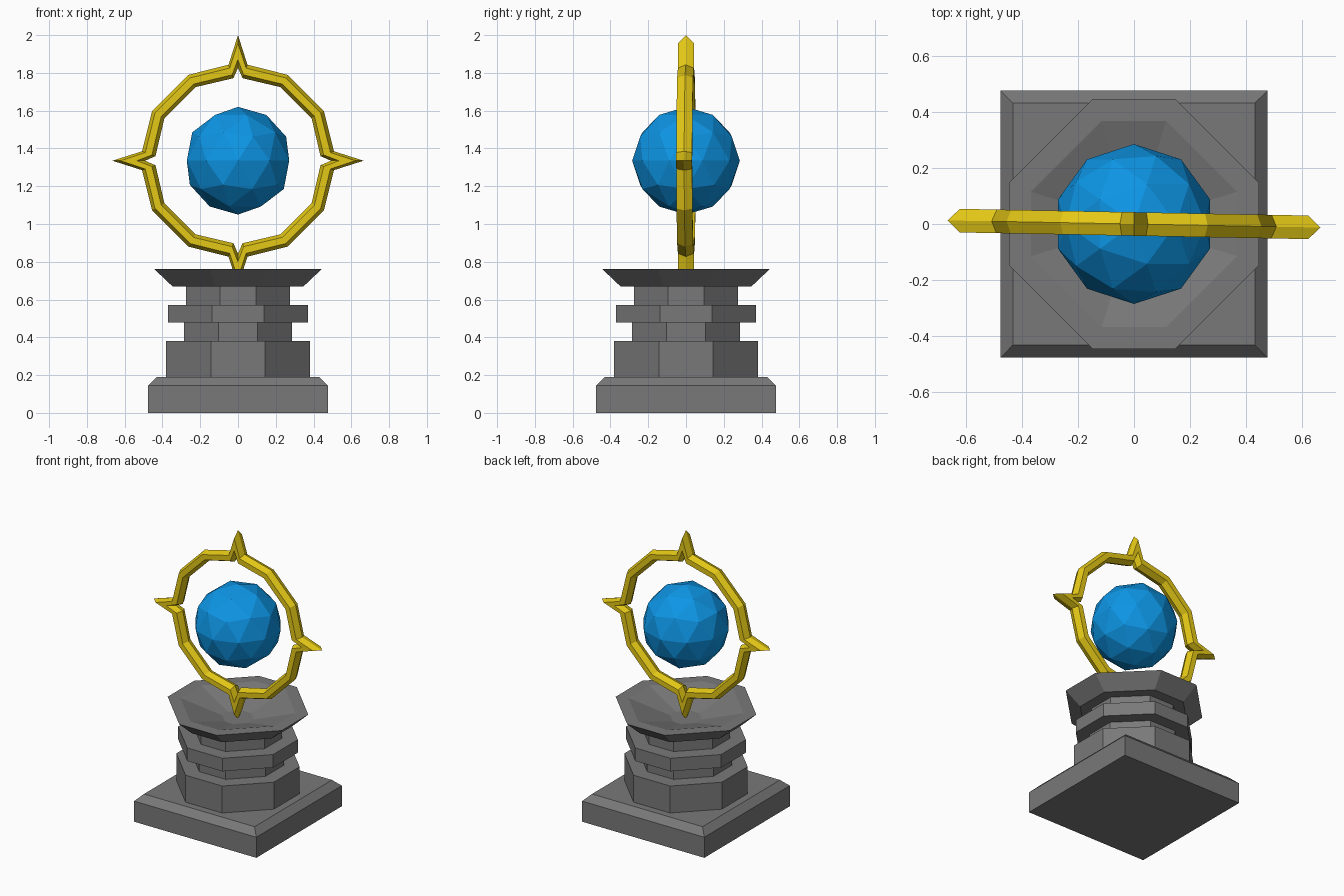
import bpy, bmesh, math

if "Cube" in bpy.data.objects:
    bpy.data.objects.remove(bpy.data.objects["Cube"])

STONE = (0.19, 0.19, 0.19)
BLUE = (0.004, 0.3, 0.78)
GOLD = (0.78, 0.58, 0.008)


def finish(name, bm, color):
    bmesh.ops.recalc_face_normals(bm, faces=bm.faces)
    me = bpy.data.meshes.new(name)
    bm.to_mesh(me)
    bm.free()
    ob = bpy.data.objects.new(name, me)
    bpy.context.collection.objects.link(ob)
    mat = bpy.data.materials.new(name + "_color")
    mat.diffuse_color = (*color, 1)
    mat.use_nodes = True
    mat.node_tree.nodes["Principled BSDF"].inputs["Base Color"].default_value = mat.diffuse_color
    me.materials.append(mat)
    return ob


def bridge(bm, r0, r1):
    n = len(r0)
    for i in range(n):
        j = (i + 1) % n
        bm.faces.new((r0[i], r0[j], r1[j], r1[i]))


def corner_square(a, b):
    """Square of half width a with cut corners; b is half the flat side."""
    if a == b:
        return [(a, -a), (a, a), (-a, a), (-a, -a)]
    return [(a, -b), (a, b), (b, a), (-b, a), (-a, b), (-a, -b), (-b, -a), (b, -a)]


def stack(name, levels):
    bm = bmesh.new()
    rings = [[bm.verts.new((x, y, z)) for x, y in corner_square(a, b)]
             for a, b, z in levels]
    for r0, r1 in zip(rings, rings[1:]):
        bridge(bm, r0, r1)
    bm.faces.new(rings[0])
    bm.faces.new(rings[-1])
    return finish(name, bm, STONE)


# Square plinth with a sloped upper edge
stack("plinth", [(0.476, 0.476, 0), (0.476, 0.476, 0.145), (0.431, 0.431, 0.19)])

# Stepped eight-sided column
stack("column", [
    (0.38, 0.143, 0.19), (0.38, 0.143, 0.38),
    (0.285, 0.103, 0.38), (0.285, 0.103, 0.478),
    (0.37, 0.137, 0.478), (0.37, 0.137, 0.57),
    (0.275, 0.096, 0.57), (0.275, 0.096, 0.67)])

# Flared bowl with a shallow dish on top
stack("bowl", [
    (0.347, 0.12, 0.67), (0.445, 0.147, 0.763),
    (0.368, 0.115, 0.763), (0.1, 0.032, 0.68)])

# Faceted orb
CENTER = 1.335
bm = bmesh.new()
bmesh.ops.create_icosphere(bm, subdivisions=2, radius=0.285)
orb = finish("orb", bm, BLUE)
orb.location.z = CENTER


# Twelve-sided ring with four spikes: one quarter outline, turned four times
def outline(tip, notch, radius):
    c, s = math.cos(math.radians(30)) * radius, radius / 2
    quarter = [(tip, 0), (notch[1], notch[0]), (c, s), (s, c), notch]
    pts = []
    for k in range(4):
        for x, z in quarter:
            for _ in range(k):
                x, z = -z, x
            pts.append((x, z))
    return pts


outer = outline(0.665, (0.05, 0.508), 0.525)
inner = outline(0.492, (0.024, 0.437), 0.45)
section = [(0, 0), (0.25, 0.042), (0.75, 0.042), (1, 0), (0.75, -0.042), (0.25, -0.042)]
bm = bmesh.new()
loops = [[bm.verts.new((p[0] + (q[0] - p[0]) * t, y, p[1] + (q[1] - p[1]) * t))
          for p, q in zip(outer, inner)] for t, y in section]
for i, loop in enumerate(loops):
    bridge(bm, loop, loops[(i + 1) % len(loops)])
ring = finish("spiked_ring", bm, GOLD)
ring.location.z = CENTER
ring.rotation_euler.z = math.radians(-1.1)
